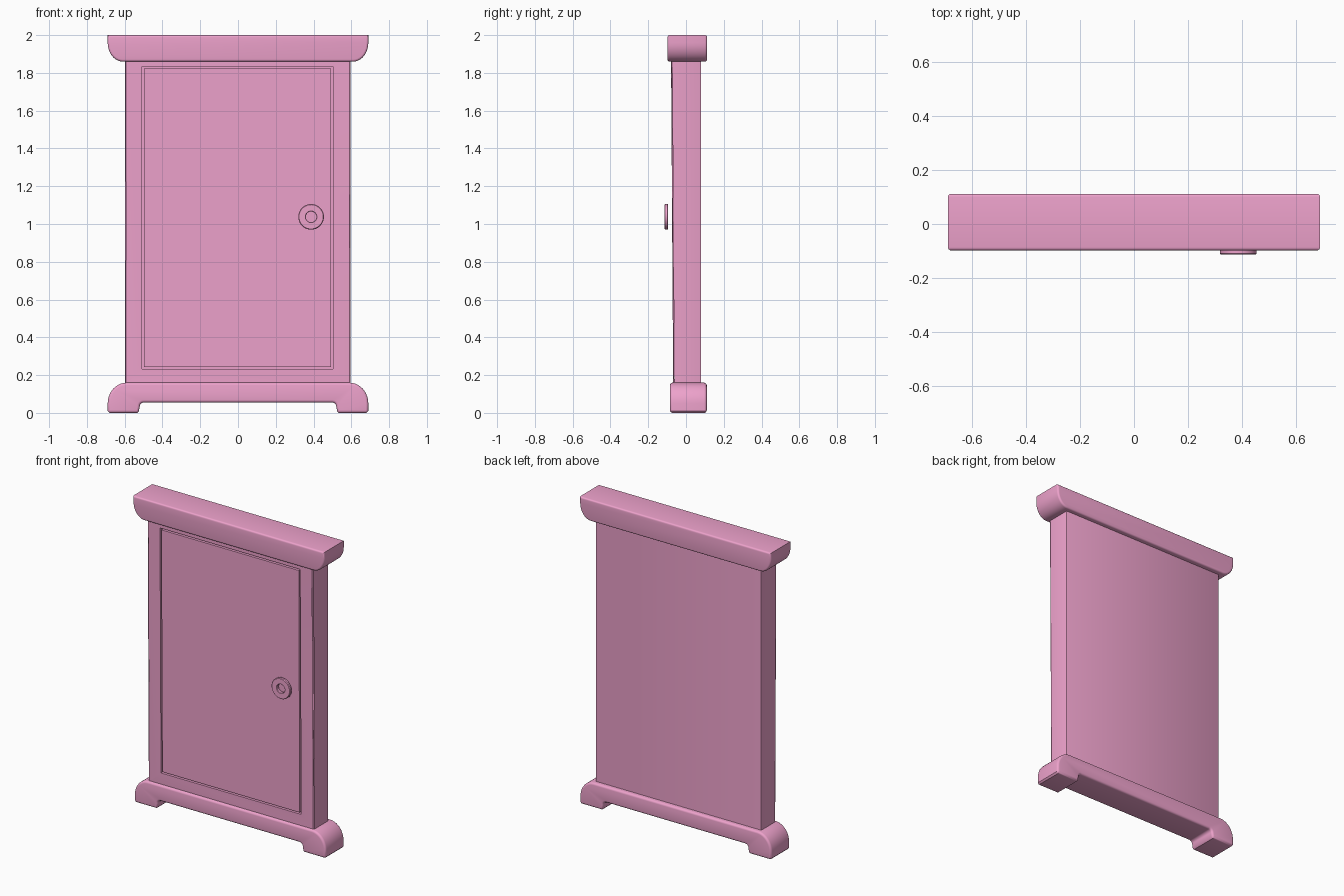
import bpy, bmesh, math

if "Cube" in bpy.data.objects:
    bpy.data.objects.remove(bpy.data.objects["Cube"])


def finish(bm, name, color):
    """Turn a bmesh into a coloured, smooth-by-angle object."""
    bmesh.ops.recalc_face_normals(bm, faces=bm.faces)
    mesh = bpy.data.meshes.new(name)
    bm.to_mesh(mesh)
    bm.free()
    obj = bpy.data.objects.new(name, mesh)
    bpy.context.collection.objects.link(obj)
    mesh.materials.append(color)
    bpy.ops.object.select_all(action='DESELECT')
    bpy.context.view_layer.objects.active = obj
    obj.select_set(True)
    bpy.ops.object.shade_smooth_by_angle(angle=math.radians(35))
    return obj


def arc(cx, cz, rx, rz, a0, a1, n=10):
    """Elliptical arc in the x-z plane, angles in degrees."""
    return [(cx + rx * math.cos(math.radians(a0 + (a1 - a0) * i / n)),
             cz + rz * math.sin(math.radians(a0 + (a1 - a0) * i / n))) for i in range(n + 1)]


def moulding(name, half, y0, y1, bevel, color):
    """Mirror a right-hand profile, extrude it in y and round its front and back rims."""
    outline = half + [(-x, z) for x, z in reversed(half)]
    bm = bmesh.new()
    face = bm.faces.new([bm.verts.new((x, y0, z)) for x, z in outline])
    out = bmesh.ops.extrude_face_region(bm, geom=[face], use_keep_orig=True)
    bmesh.ops.translate(bm, vec=(0, y1 - y0, 0),
                        verts=[v for v in out['geom'] if isinstance(v, bmesh.types.BMVert)])
    rims = [e for e in bm.edges if abs(e.verts[0].co.y - e.verts[1].co.y) < 1e-5]
    bmesh.ops.bevel(bm, geom=rims, offset=bevel, segments=4, profile=0.5, affect='EDGES')
    return finish(bm, name, color)


def front_y(z):
    """The front leans slightly forward toward the top."""
    return -0.068 - 0.011 * (z - 0.16) / 1.7


def ring(bm, x0, x1, z0, z1, depth=0.0):
    return [bm.verts.new((x, front_y(z) + depth, z))
            for x, z in ((x0, z0), (x1, z0), (x1, z1), (x0, z1))]


def bridge(bm, a, b):
    for i in range(4):
        j = (i + 1) % 4
        bm.faces.new((a[i], a[j], b[j], b[i]))


pink = bpy.data.materials.new("pink")
pink.diffuse_color = (0.85, 0.36, 0.6, 1)
pink.use_nodes = True
pink.node_tree.nodes["Principled BSDF"].inputs["Base Color"].default_value = pink.diffuse_color

# Cabinet case with a shallow door recess in its front
DOOR = (-0.507, 0.503, 0.233, 1.833)
bm = bmesh.new()
outer = ring(bm, -0.598, 0.595, 0.15, 1.88)
back = [bm.verts.new((v.co.x, 0.08, v.co.z)) for v in outer]
mouth, floor = ring(bm, *DOOR), ring(bm, *DOOR, depth=0.025)
bridge(bm, outer, back)
bridge(bm, outer, mouth)
bridge(bm, mouth, floor)
bm.faces.new(floor)
bm.faces.new(back)
corners = [e for e in bm.edges if (e.verts[0] in outer or e.verts[0] in back)
           and abs(e.verts[0].co.z - e.verts[1].co.z) > 1
           and e.verts[0].co.x == e.verts[1].co.x]
bmesh.ops.bevel(bm, geom=corners, offset=0.006, segments=2, profile=0.5, affect='EDGES')
finish(bm, "cabinet_case", pink)

# Door panel, flush with the case and framed by a thin groove
GAP = 0.01
x0, x1, z0, z1 = DOOR
inner = (x0 + GAP, x1 - GAP, z0 + GAP, z1 - GAP)
bm = bmesh.new()
face, rear = ring(bm, *inner), ring(bm, *inner, depth=0.025)
bridge(bm, face, rear)
bm.faces.new(face)
bm.faces.new(rear)
finish(bm, "door_panel", pink)

# Cornice with curved ends
moulding("cornice", [(0.69, 2.0)] + arc(0.61, 1.96, 0.08, 0.10, 0, -90),
         -0.098, 0.112, 0.012, pink)

# Plinth with rounded shoulders, two feet and a low arch between them
plinth = (arc(0.50, 0.035, 0.02, 0.02, 90, 0, 5)
          + [(0.525, 0.008), (0.533, 0), (0.68, 0), (0.69, 0.01)]
          + arc(0.59, 0.05, 0.10, 0.11, 0, 90))
moulding("plinth", plinth, -0.085, 0.11, 0.014, pink)

# Ring-shaped door knob, standing just clear of the door
bm = bmesh.new()
section = [(0.028, -0.094), (0.064, -0.094), (0.068, -0.098),
           (0.068, -0.110), (0.064, -0.114), (0.031, -0.114), (0.028, -0.111)]
verts = [bm.verts.new((0.387 + r, y, 1.038)) for r, y in section]
edges = [bm.edges.new((verts[i - 1], verts[i])) for i in range(len(verts))]
bmesh.ops.spin(bm, geom=verts + edges, cent=(0.387, 0, 1.038), axis=(0, 1, 0),
               angle=math.tau, steps=40, use_merge=True)
bmesh.ops.remove_doubles(bm, verts=bm.verts, dist=1e-5)
finish(bm, "door_knob", pink)
